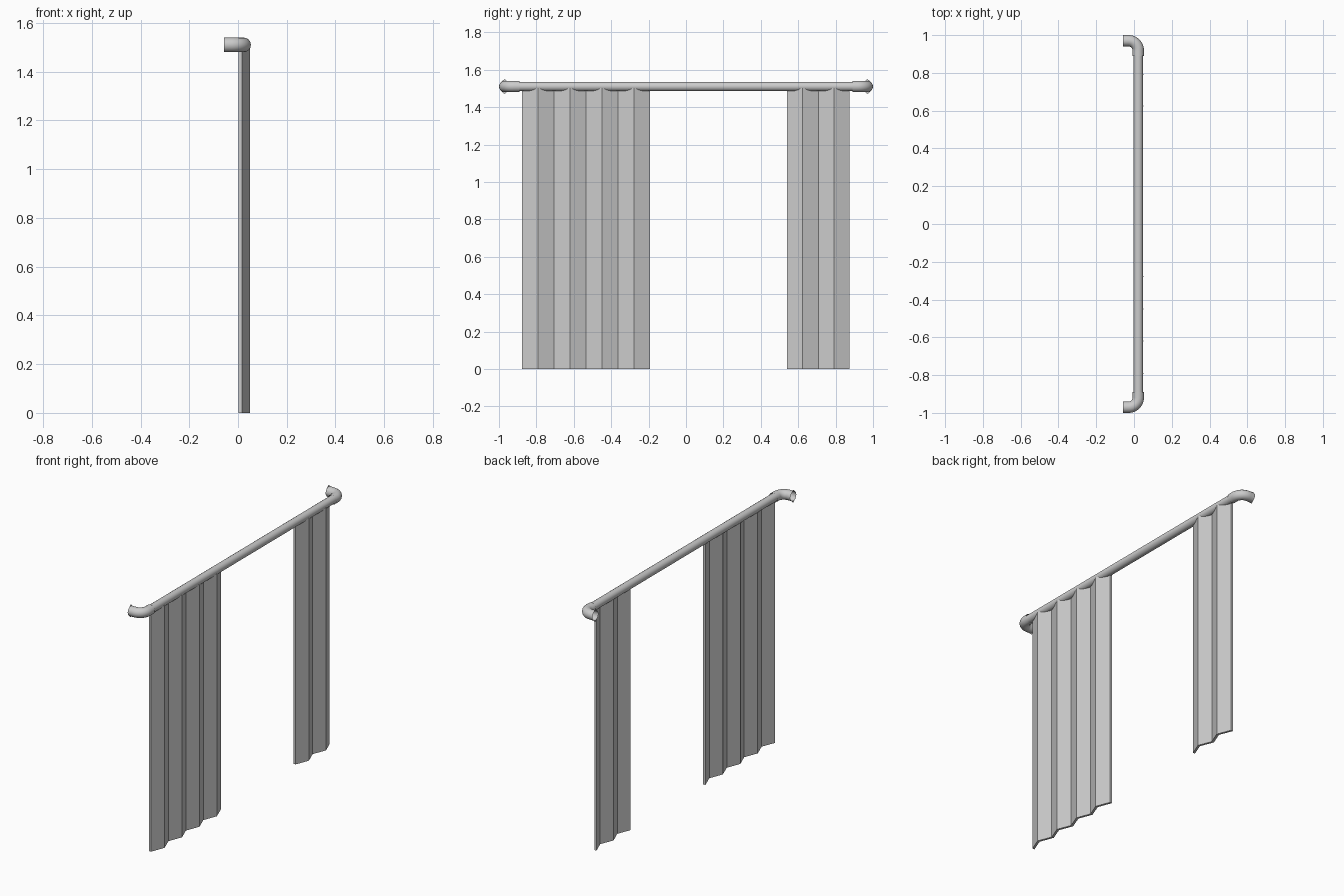
import bpy, bmesh
from math import sin, cos, pi

if "Cube" in bpy.data.objects:
    bpy.data.objects.remove(bpy.data.objects["Cube"])

ROD_X, ROD_Z = 0.023, 1.51


def tube(name, path, radius, caps=False):
    """Smooth round tube along a list of points."""
    cu = bpy.data.curves.new(name, 'CURVE')
    cu.dimensions = '3D'
    cu.bevel_depth = radius
    cu.bevel_resolution = 6
    cu.use_fill_caps = caps
    sp = cu.splines.new('POLY')
    sp.points.add(len(path) - 1)
    for p, co in zip(sp.points, path):
        p.co = (*co, 1)
    ob = bpy.data.objects.new(name, cu)
    bpy.context.collection.objects.link(ob)
    return ob


def mesh_object(name, bm):
    bmesh.ops.recalc_face_normals(bm, faces=bm.faces)
    me = bpy.data.meshes.new(name)
    bm.to_mesh(me)
    bm.free()
    ob = bpy.data.objects.new(name, me)
    bpy.context.collection.objects.link(ob)
    return ob


def curtain(name, y0, y1, folds, top=1.502):
    """Zigzag strip with thickness, extruded from floor up into the rod."""
    front = [(0.05 if i % 2 else 0.017, y0 + (y1 - y0) * i / folds)
             for i in range(folds + 1)]
    back = [(x - 0.015, y) for x, y in front]
    bm = bmesh.new()
    f = [bm.verts.new((x, y, 0)) for x, y in front]
    b = [bm.verts.new((x, y, 0)) for x, y in back]
    faces = [bm.faces.new((f[i], f[i + 1], b[i + 1], b[i])) for i in range(folds)]
    ext = bmesh.ops.extrude_face_region(bm, geom=faces, use_keep_orig=True)
    bmesh.ops.translate(bm, vec=(0, 0, top),
                        verts=[v for v in ext['geom'] if isinstance(v, bmesh.types.BMVert)])
    return mesh_object(name, bm)


# Straight rod
tube("curtain_rod", [(ROD_X, -0.9, ROD_Z), (ROD_X, 0.9, ROD_Z)], 0.025, caps=True)

# Elbow brackets turning back to the wall, open at the ends
R, END_Y, WALL_X = 0.052, 0.97, -0.057
for side, s in (("left", -1), ("right", 1)):
    path = [(ROD_X, s * 0.89, ROD_Z)]
    for i in range(13):
        a = pi / 2 * i / 12
        path.append((ROD_X - R + R * cos(a), s * (END_Y - R + R * sin(a)), ROD_Z))
    path.append((WALL_X, s * END_Y, ROD_Z))
    tube("elbow_" + side, path, 0.03)

    # Small pointed fixing tabs above and below the open end
    bm = bmesh.new()
    for u in (-1, 1):
        bm.faces.new([bm.verts.new((WALL_X, s * END_Y + dy, ROD_Z + u * dz))
                      for dy, dz in ((-0.02, 0.0225), (0, 0.03), (0.02, 0.0225), (0, 0.04))])
    mesh_object("fixing_tabs_" + side, bm)

# Curtains
curtain("curtain_wide", -0.877, -0.193, 8)
curtain("curtain_narrow", 0.54, 0.875, 4)
